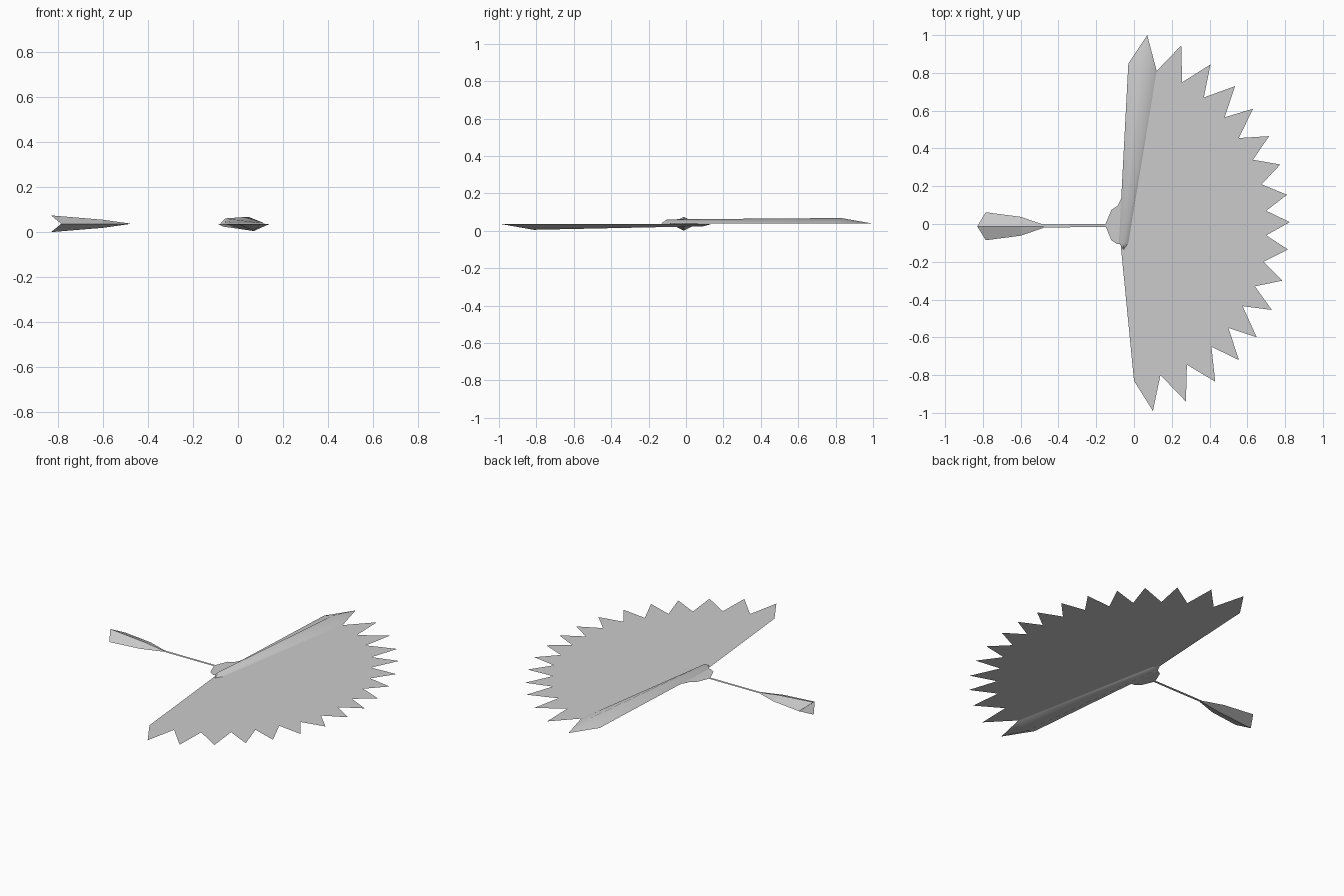
import bpy
import bmesh
from mathutils import Vector

old = bpy.data.objects.get("Cube")
if old:
    bpy.data.objects.remove(old, do_unlink=True)

GREY = (0.6, 0.6, 0.6, 1)
grey = bpy.data.materials.new("plain grey")
grey.use_nodes = True
grey.diffuse_color = GREY
grey.node_tree.nodes["Principled BSDF"].inputs["Base Color"].default_value = GREY

MID = 0.037      # height of the flat sheet
AXIS = -0.012    # y of the cord and tassel


def build(name, verts, faces, solid=True):
    """Make a mesh object from a few points; flat parts face up."""
    bm = bmesh.new()
    points = [bm.verts.new(v) for v in verts]
    for face in faces:
        bm.faces.new([points[i] for i in face])
    if solid:
        bmesh.ops.recalc_face_normals(bm, faces=bm.faces)
    else:
        bm.normal_update()
        for face in bm.faces:
            if face.normal.z < 0:
                face.normal_flip()
    mesh = bpy.data.meshes.new(name)
    bm.to_mesh(mesh)
    bm.free()
    mesh.materials.append(grey)
    obj = bpy.data.objects.new(name, mesh)
    bpy.context.collection.objects.link(obj)
    return obj


def plate(name, outline, z):
    return build(name, [(x, y, z) for x, y in outline], [range(len(outline))], solid=False)


# Fan sheet: pointed rim, with a notch between each pair of tips
tips = [(.07, 1), (.25, .945), (.405, .845), (.535, .73), (.63, .61), (.715, .465),
        (.775, .315), (.81, .155), (.825, .01), (.815, -.135), (.785, -.3),
        (.73, -.455), (.65, -.6), (.555, -.72), (.43, -.835), (.275, -.94), (.1, -.99)]
notches = [(.12, .81), (.255, .75), (.37, .67), (.48, .565), (.555, .455), (.63, .34),
           (.675, .21), (.7, .07), (.7, -.06), (.685, -.2), (.64, -.33),
           (.575, -.435), (.5, -.55), (.41, -.65), (.28, -.745), (.14, -.8)]
rim = [tips[0]]
for notch, tip in zip(notches, tips[1:]):
    rim += [notch, tip]
plate("fan_sheet", rim + [(0, -.83), (-.07, -.1), (-.03, .85)], MID)


# Guard sticks: pointed ridged bars, one on each side of the sheet
def stick(name, inner, outer, heights, side):
    base = MID + side * 0.001
    verts = []
    for (left, point, right), height in zip((inner, outer), heights):
        ridge = (Vector(left) + Vector(right)) / 2
        verts += [(*left, base), (*right, base), (*point, base),
                  (*ridge, MID + side * height)]
    faces = [(0, 3, 2), (2, 3, 1), (0, 4, 7, 3), (3, 7, 5, 1),
             (4, 6, 7), (7, 6, 5), (0, 2, 1, 5, 6, 4)]
    obj = build(name, verts, faces)
    bpy.ops.object.select_all(action="DESELECT")
    obj.select_set(True)
    bpy.context.view_layer.objects.active = obj
    bpy.ops.object.shade_smooth_by_angle(angle=1.0)


stick("upper_guard_stick",
      [(-.08, -.1), (-.055, -.135), (-.03, -.1)],
      [(-.03, .85), (.07, 1), (.12, .81)], (.024, .031), 1)
stick("lower_guard_stick",
      [(-.09, .09), (-.067, .135), (-.04, .1)],
      [(0, -.83), (.1, -.99), (.14, -.8)], (.013, .032), -1)

# Flat loop at the pivot, and the cord to the tassel
half = [(-.15, .008), (-.12, .08), (-.09, .1), (-.05, .1)]
loop = half + [(x, -y) for x, y in reversed(half)]
plate("pivot_loop", [(x, y + AXIS / 2) for x, y in loop], MID - 0.0005)
plate("cord", [(-.49, AXIS - .007), (-.15, AXIS - .003),
               (-.15, AXIS + .013), (-.49, AXIS + .009)], MID)

# Tassel: diamond sections widening towards a notched end
verts = []
for side_x, ridge_x, width, height in [(-.48, -.48, .009, .001),
                                       (-.6, -.6, .05, .018),
                                       (-.785, -.83, .074, .037)]:
    verts += [(side_x, AXIS + width, MID), (ridge_x, AXIS, MID + height),
              (side_x, AXIS - width, MID), (ridge_x, AXIS, MID - height)]
faces = [(0, 1, 2, 3), (8, 9, 10), (8, 10, 11)]
for ring in (0, 4):
    for i in range(4):
        j = (i + 1) % 4
        faces.append((ring + i, ring + j, ring + j + 4, ring + i + 4))
build("tassel", verts, faces)
